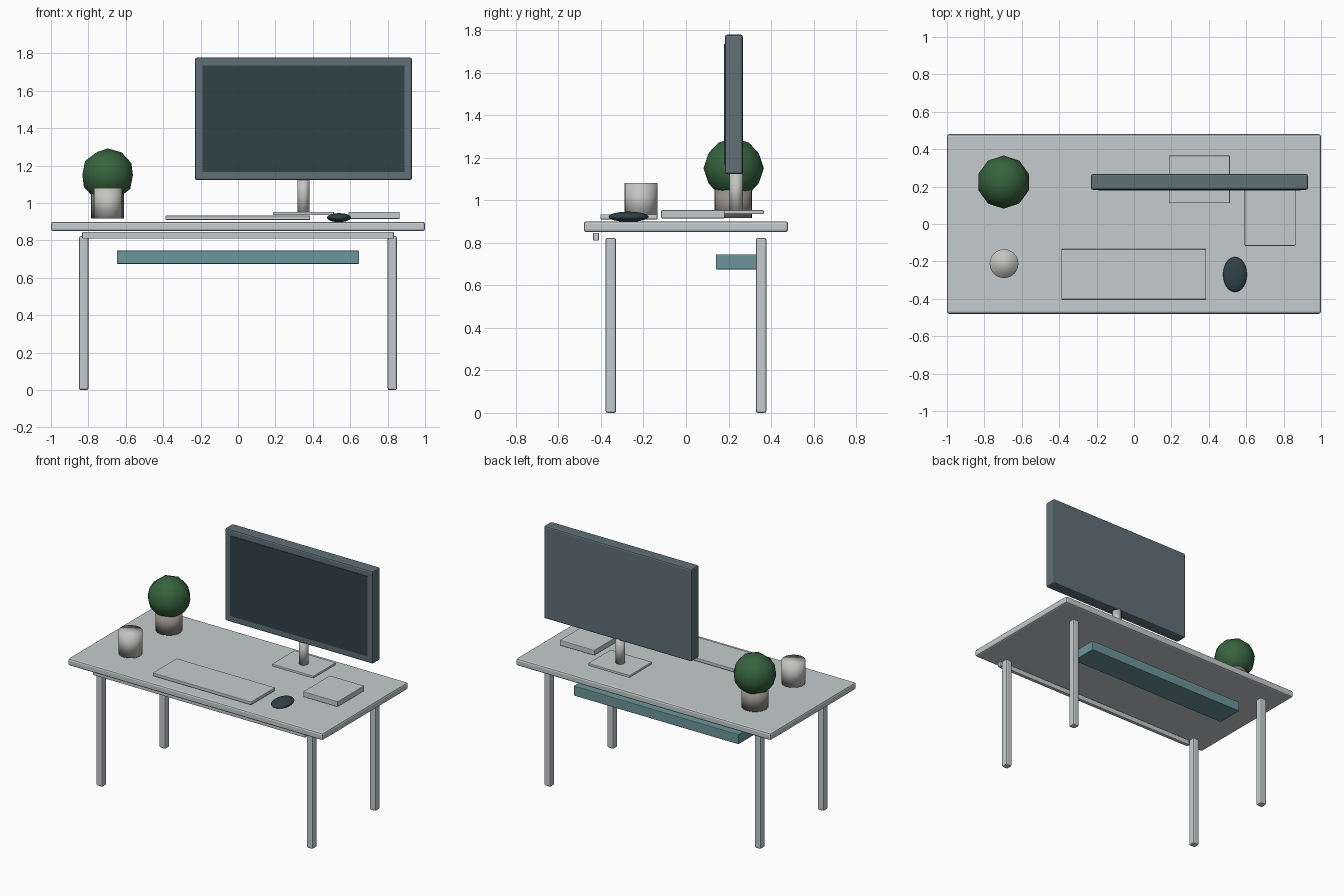
import bpy

if "Cube" in bpy.data.objects:
    bpy.data.objects.remove(bpy.data.objects["Cube"])

def material(name, r, g, b):
    m = bpy.data.materials.new(name)
    m.diffuse_color = (r, g, b, 1)
    m.use_nodes = True
    m.node_tree.nodes["Principled BSDF"].inputs["Base Color"].default_value = m.diffuse_color
    return m

LIGHT = material("light grey", 0.56, 0.60, 0.61)
SILVER = material("silver", 0.55, 0.55, 0.54)
STONE = material("warm stone", 0.30, 0.275, 0.26)
SLATE = material("slate", 0.115, 0.165, 0.19)
DARK = material("dark glass", 0.028, 0.055, 0.066)
TEAL = material("teal", 0.15, 0.30, 0.33)
GREEN = material("leaf green", 0.037, 0.125, 0.048)

def finish(name, mat):
    ob = bpy.context.object
    ob.name = name
    ob.data.materials.append(mat)
    return ob

def box(name, xs, ys, zs, mat, bevel=0.0, segments=2):
    """Box from x, y and z ranges, with softened edges."""
    bpy.ops.mesh.primitive_cube_add(
        size=1, location=[(a + b) / 2 for a, b in (xs, ys, zs)])
    ob = finish(name, mat)
    ob.scale = [b - a for a, b in (xs, ys, zs)]
    bpy.ops.object.transform_apply(location=False, rotation=False, scale=True)
    if bevel:
        mod = ob.modifiers.new("soft edges", 'BEVEL')
        mod.width = bevel
        mod.segments = segments
    return ob

def cylinder(name, x, y, r, z0, z1, mat):
    bpy.ops.mesh.primitive_cylinder_add(
        vertices=24, radius=r, depth=z1 - z0, location=(x, y, (z0 + z1) / 2))
    bpy.ops.object.shade_smooth()
    return finish(name, mat)

# Desk: top, front rail, four legs and the cable tray
box("desk_top", (-1, 1), (-0.48, 0.48), (0.85, 0.9), LIGHT, 0.012)
box("front_rail", (-0.833, 0.833), (-0.437, -0.41), (0.81, 0.846), LIGHT, 0.004)
for side, sx in (("left", -1), ("right", 1)):
    for end, sy in (("front", -1), ("back", 1)):
        x, y = sx * 0.825, sy * 0.353
        box(f"leg_{end}_{side}", (x - 0.025, x + 0.025), (y - 0.025, y + 0.025),
            (0, 0.823), LIGHT, 0.01)
box("cable_tray", (-0.647, 0.647), (0.14, 0.335), (0.675, 0.745), TEAL, 0.004)

# Monitor with screen plate, neck and foot
box("monitor_case", (-0.23, 0.93), (0.183, 0.267), (1.122, 1.778), SLATE, 0.01)
box("monitor_screen", (-0.19, 0.89), (0.179, 0.187), (1.167, 1.735), DARK)
cylinder("monitor_neck", 0.35, 0.236, 0.031, 0.94, 1.14, SILVER)
box("monitor_foot", (0.187, 0.513), (0.112, 0.366), (0.935, 0.953), LIGHT, 0.004)

# Keyboard and notebook
box("keyboard", (-0.388, 0.386), (-0.403, -0.134), (0.91, 0.933), LIGHT, 0.004)
box("notebook", (0.592, 0.864), (-0.117, 0.182), (0.915, 0.953), LIGHT, 0.004)

# Mouse
bpy.ops.mesh.primitive_uv_sphere_add(segments=24, ring_count=12, radius=1,
                                     location=(0.54, -0.27, 0.922))
bpy.context.object.scale = (0.064, 0.094, 0.024)
bpy.ops.object.transform_apply(location=False, rotation=False, scale=True)
bpy.ops.object.shade_smooth()
finish("mouse", DARK)

# Cup, plant pot and round foliage
cylinder("cup", -0.695, -0.212, 0.077, 0.917, 1.08, SILVER)
cylinder("plant_pot", -0.697, 0.222, 0.088, 0.917, 1.05, STONE)
bpy.ops.mesh.primitive_ico_sphere_add(subdivisions=2, radius=0.142,
                                      location=(-0.697, 0.224, 1.15))
bpy.ops.object.shade_smooth()
finish("foliage", GREEN)
